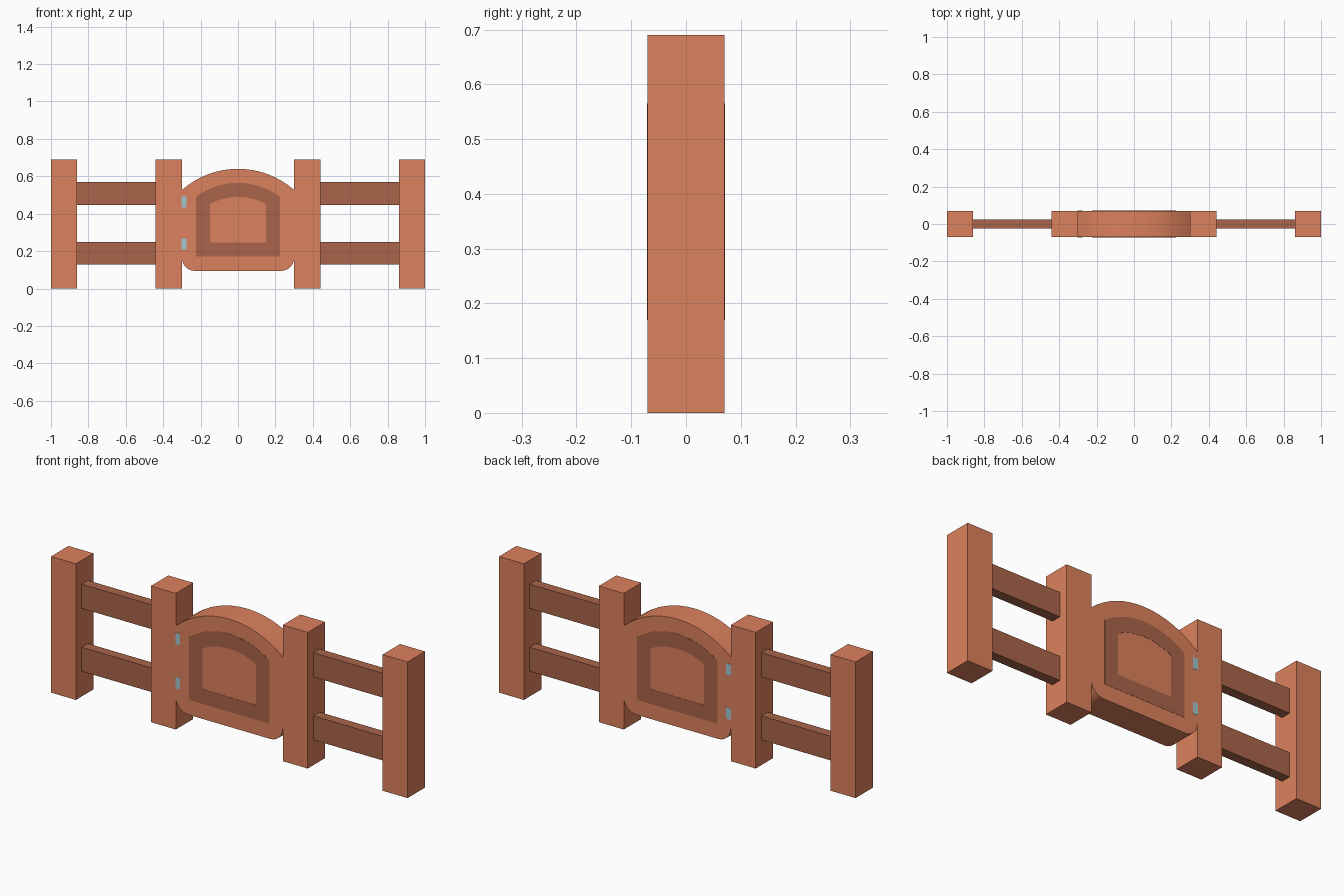
import bpy, bmesh, math

if "Cube" in bpy.data.objects:
    bpy.data.objects.remove(bpy.data.objects["Cube"])


def material(name, rgb):
    m = bpy.data.materials.new(name)
    m.diffuse_color = (*rgb, 1)
    m.use_nodes = True
    m.node_tree.nodes["Principled BSDF"].inputs["Base Color"].default_value = m.diffuse_color
    return m


wood = material("wood", (0.72, 0.22, 0.11))
dark_wood = material("dark_wood", (0.40, 0.13, 0.068))
metal = material("metal", (0.36, 0.57, 0.62))


def finish(bm, name, mat, smooth=False):
    bmesh.ops.recalc_face_normals(bm, faces=bm.faces)
    mesh = bpy.data.meshes.new(name)
    bm.to_mesh(mesh)
    bm.free()
    mesh.materials.append(mat)
    ob = bpy.data.objects.new(name, mesh)
    bpy.context.collection.objects.link(ob)
    if smooth:
        bpy.ops.object.select_all(action='DESELECT')
        ob.select_set(True)
        bpy.context.view_layer.objects.active = ob
        bpy.ops.object.shade_smooth_by_angle(angle=math.radians(30))
    return ob


def box(name, x0, x1, y, z0, z1, mat):
    bm = bmesh.new()
    bmesh.ops.create_cube(bm, size=1)
    for v in bm.verts:
        v.co = (x0 + (v.co.x + .5) * (x1 - x0), v.co.y * 2 * y,
                z0 + (v.co.z + .5) * (z1 - z0))
    return finish(bm, name, mat)


def arch(half, side_z, top_z, n=16):
    """Arc points running from the right shoulder to the left one."""
    h = top_z - side_z
    r = (half * half + h * h) / (2 * h)
    a = math.asin(half / r)
    return [(r * math.sin(t), top_z - r + r * math.cos(t))
            for t in (a - 2 * a * i / n for i in range(n + 1))]


def extrude(bm, y):
    """Thicken flat faces lying at -y through to +y."""
    ret = bmesh.ops.extrude_face_region(bm, geom=bm.faces[:], use_keep_orig=True)
    for g in ret["geom"]:
        if isinstance(g, bmesh.types.BMVert):
            g.co.y = y


# Posts and rails, mirrored left and right
for s, side in ((-1, "left"), (1, "right")):
    for name, a, b in (("gate_post", .30, .44), ("end_post", .86, 1.0)):
        x0, x1 = sorted((s * a, s * b))
        box(f"{side}_{name}", x0, x1, .07, 0, .69, wood)
    for name, z0, z1 in (("lower_rail", .128, .25), ("upper_rail", .447, .57)):
        x0, x1 = sorted((s * .44, s * .86))
        box(f"{side}_{name}", x0, x1, .025, z0, z1, dark_wood)

# Gate panel: arched top, rounded bottom corners
half, bottom, r = .30, .094, .07
outline = arch(half, .527, .64)
for cx, start in ((-half + r, math.pi), (half - r, 1.5 * math.pi)):
    for i in range(7):
        t = start + i * math.pi / 12
        outline.append((cx + r * math.cos(t), bottom + r + r * math.sin(t)))
bm = bmesh.new()
bm.faces.new([bm.verts.new((x, -.07, z)) for x, z in outline])
extrude(bm, .07)
finish(bm, "gate_panel", wood, smooth=True)

# Dark inlaid frame, showing flush on both sides of the gate
outer = arch(.225, .49, .565) + [(-.225, .17), (.225, .17)]
inner = arch(.15, .452, .49) + [(-.15, .245), (.15, .245)]
bm = bmesh.new()
vo, vi = ([bm.verts.new((x, -.071, z)) for x, z in loop] for loop in (outer, inner))
for i in range(len(vo)):
    j = (i + 1) % len(vo)
    bm.faces.new((vo[i], vo[j], vi[j], vi[i]))
extrude(bm, .071)
finish(bm, "gate_frame_inlay", dark_wood)

# Hinges on the left edge of the gate
for name, z in (("lower_hinge", .21), ("upper_hinge", .434)):
    box(name, -.302, -.275, .071, z, z + .057, metal)
